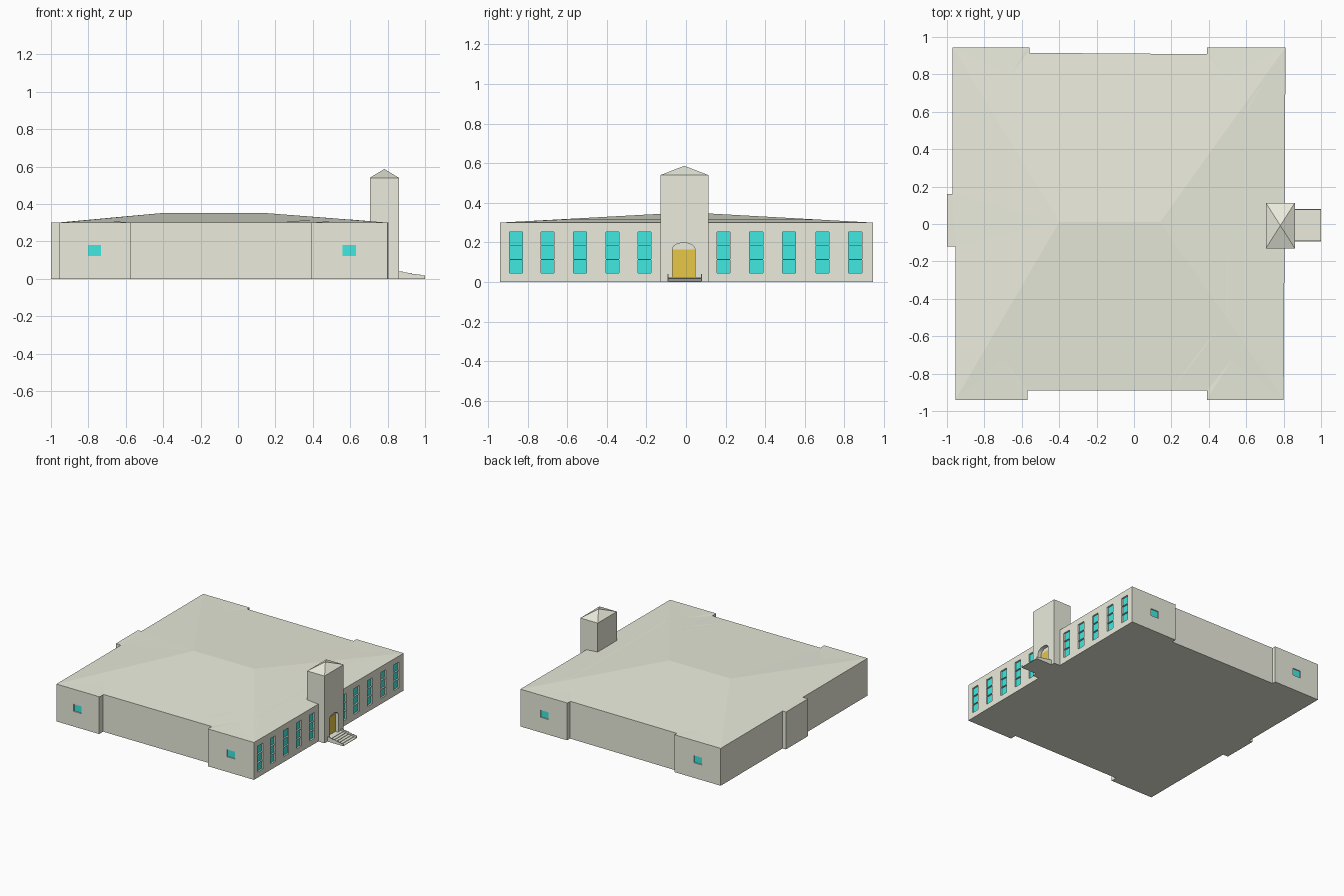
import bpy, bmesh, math

if "Cube" in bpy.data.objects:
    bpy.data.objects.remove(bpy.data.objects["Cube"])


def material(name, rgb):
    m = bpy.data.materials.new(name)
    m.diffuse_color = (*rgb, 1)
    m.use_nodes = True
    m.node_tree.nodes["Principled BSDF"].inputs["Base Color"].default_value = m.diffuse_color
    return m


WALL = material("cream_wall", (0.83, 0.84, 0.72))
GLASS = material("teal_glass", (0.05, 0.82, 0.75))
DOOR = material("amber_door", (0.80, 0.57, 0.06))


def mesh_object(name, verts, faces, mat):
    me = bpy.data.meshes.new(name)
    me.from_pydata(verts, [], faces)
    bm = bmesh.new()
    bm.from_mesh(me)
    bmesh.ops.triangulate(bm, faces=[f for f in bm.faces if len(f.verts) > 4])
    if len(faces) > 1:
        bmesh.ops.recalc_face_normals(bm, faces=bm.faces)
    bm.to_mesh(me)
    bm.free()
    me.materials.append(mat)
    ob = bpy.data.objects.new(name, me)
    bpy.context.collection.objects.link(ob)
    return ob


def boxes(name, extents, mat):
    """One object made of boxes given as (x0, x1, y0, y1, z0, z1)."""
    verts, faces = [], []
    for x0, x1, y0, y1, z0, z1 in extents:
        n = len(verts)
        verts += [(x, y, z) for z in (z0, z1)
                  for x, y in ((x0, y0), (x1, y0), (x1, y1), (x0, y1))]
        faces += [[n + i for i in f] for f in
                  ((3, 2, 1, 0), (4, 5, 6, 7), (0, 1, 5, 4),
                   (1, 2, 6, 5), (2, 3, 7, 6), (3, 0, 4, 7))]
    return mesh_object(name, verts, faces, mat)


def extrude(name, pts, a, b, axis, mat):
    """Extrude a 2D profile along x (pts = y,z) or y (pts = x,z)."""
    put = (lambda p, t: (t, *p)) if axis == 'x' else (lambda p, t: (p[0], t, p[1]))
    n = len(pts)
    verts = [put(p, t) for t in (a, b) for p in pts]
    faces = [list(range(n)), list(range(n, 2 * n))]
    faces += [[i, (i + 1) % n, n + (i + 1) % n, n + i] for i in range(n)]
    return mesh_object(name, verts, faces, mat)


def cut(ob, cutter):
    cutter.hide_render = True
    mod = ob.modifiers.new("openings", 'BOOLEAN')
    mod.operation, mod.solver, mod.object = 'DIFFERENCE', 'EXACT', cutter
    bpy.context.view_layer.objects.active = ob
    bpy.ops.object.modifier_apply(modifier=mod.name)
    bpy.data.objects.remove(cutter)


# Main building: footprint walls with a very low hipped roof
EAVE = 0.30
outline = [(-0.955, -0.94), (-0.575, -0.94), (-0.575, -0.89), (0.39, -0.89),
           (0.39, -0.94), (0.80, -0.94), (0.81, 0.945), (0.395, 0.945),
           (0.395, 0.908), (-0.56, 0.915), (-0.56, 0.945), (-0.97, 0.945),
           (-0.97, 0.16), (-1.0, 0.16), (-1.0, -0.12), (-0.955, -0.12)]
n = len(outline)
verts = [(x, y, z) for z in (0, EAVE) for x, y in outline]
verts += [(-0.4, 0.01, 0.352), (0.14, 0.01, 0.352)]
L, R = 2 * n, 2 * n + 1
faces = [list(range(n))[::-1]]
faces += [[i, (i + 1) % n, n + (i + 1) % n, n + i] for i in range(n)]
faces += [[n + i for i in range(0, 6)] + [R, L], [n + 5, n + 6, R],
          [n + i for i in range(6, 12)] + [L, R],
          [n + i for i in range(11, 16)] + [n, L]]
body = mesh_object("building_body", verts, faces, WALL)

# Window layout: tall ones on the entrance side, small ones on both flanks
REC = 0.015
holes, panes, bars = [], [], []
for y in (-0.86, -0.70, -0.535, -0.372, -0.21, 0.19, 0.355, 0.52, 0.69, 0.855):
    x = 0.80 + 0.01 * (y + 0.94) / 1.885
    a, b = y - 0.033, y + 0.033
    holes.append((x - REC, x + 0.05, a, b, 0.045, 0.252))
    panes.append((x - REC - 0.003, x - REC + 0.002, a, b, 0.045, 0.252))
    for z in (0.114, 0.183):
        bars.append((x - REC, x - 0.001, a, b, z - 0.002, z + 0.002))
for x in (-0.767, 0.595):
    for s, y in ((-1, -0.94), (1, 0.945)):
        a, b = x - 0.035, x + 0.035
        inner = y - s * 0.01
        holes.append((a, b, *sorted((inner, y + s * 0.05)), 0.122, 0.18))
        panes.append((a, b, inner - 0.002, inner + 0.002, 0.122, 0.18))
cut(body, boxes("window_cutter", holes, WALL))
boxes("window_panes", panes, GLASS)
boxes("window_bars", bars, WALL)


# Secondary hipped roofs over the two wings
def hip(name, x0, x1, y0, y1, rx, ry, z):
    mesh_object(name, [(x0, y0, EAVE), (x1, y0, EAVE), (x1, y1, EAVE), (x0, y1, EAVE),
                       (rx, -ry, z), (rx, ry, z)],
                [(0, 1, 4), (1, 2, 5, 4), (2, 3, 5), (3, 0, 4, 5)], WALL)


hip("entrance_wing_roof", 0.39, 0.80, -0.94, 0.945, 0.60, 0.60, 0.317)
hip("entrance_ridge_roof", 0.20, 0.80, -0.89, 0.908, 0.50, 0.50, 0.324)
hip("rear_wing_roof", -0.955, -0.57, -0.94, 0.945, -0.77, 0.60, 0.317)

# Entrance tower with pyramid cap
tx0, tx1, ty0, ty1, tz = 0.705, 0.86, -0.13, 0.113, 0.54
base = [(tx0, ty0), (tx1, ty0), (tx1, ty1), (tx0, ty1)]
tower = mesh_object("tower", [(x, y, z) for z in (0, tz) for x, y in base]
                    + [((tx0 + tx1) / 2, (ty0 + ty1) / 2, 0.587)],
                    [(3, 2, 1, 0)] + [(i, (i + 1) % 4, 4 + (i + 1) % 4, 4 + i) for i in range(4)]
                    + [(4 + i, 4 + (i + 1) % 4, 8) for i in range(4)], WALL)

# Arched doorway and door
dy, hw, spring = -0.012, 0.057, 0.165
arch = [(dy - hw, 0.022), (dy + hw, 0.022)]
arch += [(dy + hw * math.cos(math.pi * i / 12), spring + 0.033 * math.sin(math.pi * i / 12))
         for i in range(13)]
cut(tower, extrude("door_cutter", arch, 0.83, 0.92, 'x', WALL))
boxes("door", [(0.826, 0.834, dy - hw, dy + hw, 0.022, spring)], DOOR)


# Entrance steps with stepped side kerbs
def stair(name, lift, y0, y1):
    count, run, rise = 6, 0.14 / 6, 0.0042
    pts = [(1.0, 0), (0.858, 0)]
    for i in range(count):
        z = rise * (count - i) + lift
        pts += [(0.858 if i == 0 else 0.86 + i * run, z), (0.86 + (i + 1) * run, z)]
    extrude(name, pts, y0, y1, 'y', WALL)


stair("entrance_steps", 0, -0.088, 0.076)
stair("step_kerb_left", 0.014, -0.093, -0.088)
stair("step_kerb_right", 0.014, 0.076, 0.081)
